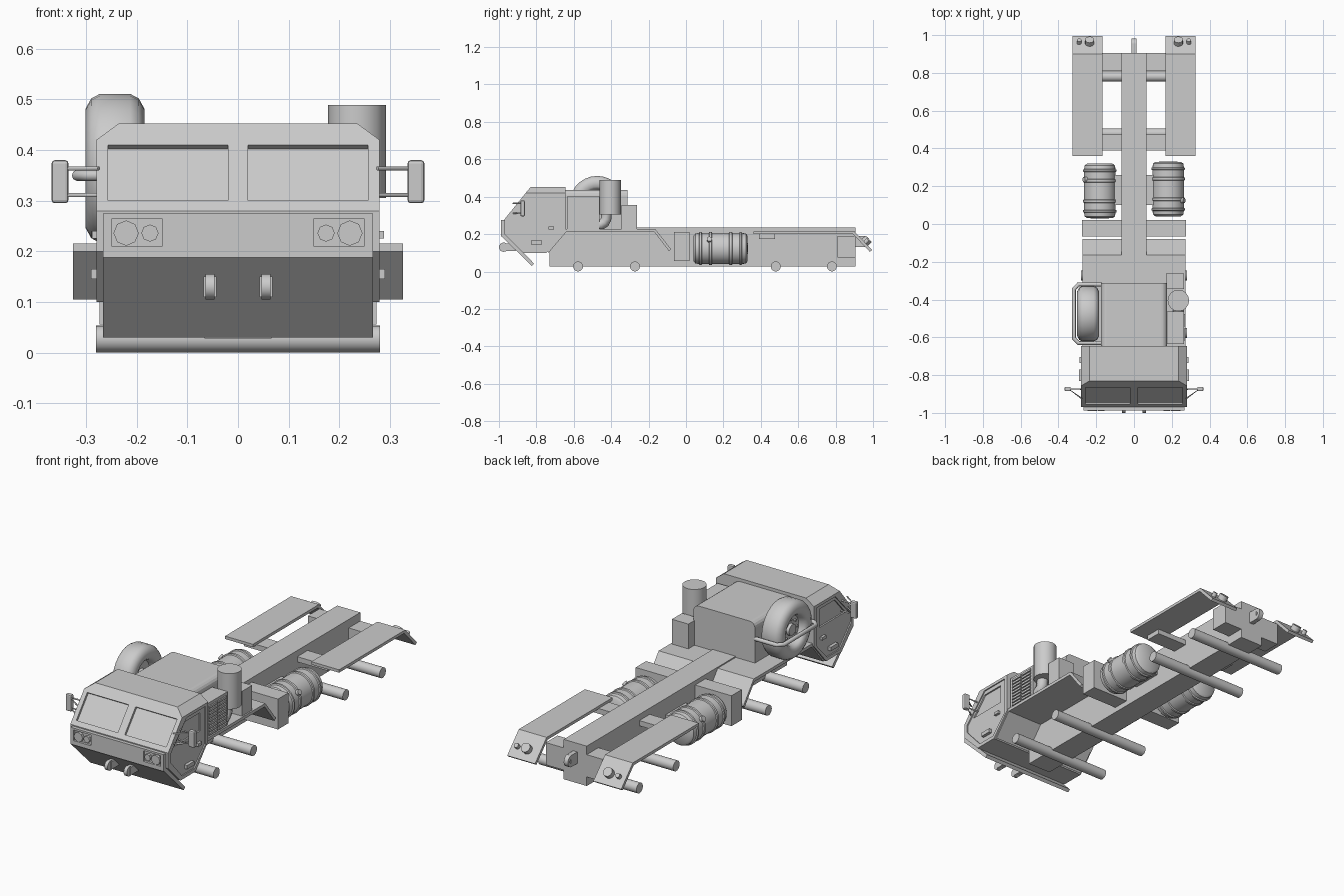
import bpy, bmesh, math
from mathutils import Vector, Matrix

if "Cube" in bpy.data.objects:
    bpy.data.objects.remove(bpy.data.objects["Cube"])

GREY = (0.6, 0.6, 0.6, 1)
mat = bpy.data.materials.new("plain grey")
mat.use_nodes = True
mat.diffuse_color = GREY
mat.node_tree.nodes["Principled BSDF"].inputs["Base Color"].default_value = GREY


def finish(name, bm, smooth=False):
    bmesh.ops.recalc_face_normals(bm, faces=bm.faces)
    me = bpy.data.meshes.new(name)
    bm.to_mesh(me)
    bm.free()
    me.materials.append(mat)
    ob = bpy.data.objects.new(name, me)
    bpy.context.collection.objects.link(ob)
    if smooth:
        select(ob)
        bpy.ops.object.shade_smooth_by_angle(angle=math.radians(40))
    return ob


def select(ob):
    bpy.ops.object.select_all(action='DESELECT')
    ob.select_set(True)
    bpy.context.view_layer.objects.active = ob


def prism(name, profile, x0, x1):
    """Extrude a (y, z) outline from x0 to x1."""
    bm = bmesh.new()
    face = bm.faces.new([bm.verts.new((x0, y, z)) for y, z in profile])
    ext = bmesh.ops.extrude_face_region(bm, geom=[face])["geom"]
    bmesh.ops.translate(bm, vec=(x1 - x0, 0, 0),
                        verts=[g for g in ext if isinstance(g, bmesh.types.BMVert)])
    return finish(name, bm)


def box(name, x0, x1, y0, y1, z0, z1):
    return prism(name, [(y0, z0), (y1, z0), (y1, z1), (y0, z1)], x0, x1)


def lathe(name, profile, loc, axis, segs=24):
    """Spin a (radius, along) profile about an axis."""
    bm = bmesh.new()
    vs = [bm.verts.new((r, 0, h)) for r, h in profile]
    es = [bm.edges.new(p) for p in zip(vs, vs[1:])]
    bmesh.ops.spin(bm, geom=vs + es, cent=(0, 0, 0), axis=(0, 0, 1),
                   angle=2 * math.pi, steps=segs)
    bmesh.ops.remove_doubles(bm, verts=bm.verts, dist=0.0002)
    turn = Vector((0, 0, 1)).rotation_difference(Vector(axis)).to_matrix().to_4x4()
    bm.transform(Matrix.Translation(loc) @ turn)
    return finish(name, bm, True)


def cylinder(name, loc, axis, r, length, segs=16):
    h = length / 2
    return lathe(name, [(0, -h), (r, -h), (r, h), (0, h)], loc, axis, segs)


def tube(name, points, r):
    """Round bar along a path of points, turned into a mesh."""
    cu = bpy.data.curves.new(name, 'CURVE')
    cu.dimensions = '3D'
    cu.bevel_depth, cu.bevel_resolution, cu.use_fill_caps = r, 2, True
    sp = cu.splines.new('POLY')
    sp.points.add(len(points) - 1)
    for p, co in zip(sp.points, points):
        p.co = (*co, 1)
    cu.materials.append(mat)
    ob = bpy.data.objects.new(name, cu)
    bpy.context.collection.objects.link(ob)
    select(ob)
    bpy.ops.object.convert(target='MESH')
    bpy.ops.object.shade_smooth_by_angle(angle=math.radians(50))


def cut(target, cutter):
    mod = target.modifiers.new("cut", 'BOOLEAN')
    mod.operation, mod.solver, mod.object = 'DIFFERENCE', 'EXACT', cutter
    select(target)
    bpy.ops.object.modifier_apply(modifier=mod.name)
    bpy.data.objects.remove(cutter)


SIDES = ((1, "left"), (-1, "right"))

# Cab shell with chamfered roof sides
cab = prism("cab", [(-.83, .453), (-.645, .453), (-.645, .215), (-.745, .1), (-.87, .1),
                    (-.97, .2), (-.97, .28)], -.28, .28)
bm = bmesh.new()
bm.from_mesh(cab.data)
for s, _ in SIDES:
    res = bmesh.ops.bisect_plane(bm, geom=bm.verts[:] + bm.edges[:] + bm.faces[:],
                                 plane_co=(s * .28, 0, .42), plane_no=(s * .033, 0, .045),
                                 clear_outer=True)
    rim = [g for g in res["geom_cut"] if isinstance(g, bmesh.types.BMEdge)]
    bmesh.ops.edgeloop_fill(bm, edges=rim)
bmesh.ops.recalc_face_normals(bm, faces=bm.faces)
bm.to_mesh(cab.data)
bm.free()


def on_screen(z, depth):
    """Point on the sloped windscreen, pushed inward by depth."""
    t = (z - .28) / .173
    return (-.97 + .14 * t + .78 * depth, z - .63 * depth)


# Sunken windscreen panes, doors and door windows
pane = [on_screen(.3, -.02), on_screen(.41, -.02), on_screen(.41, .012), on_screen(.3, .012)]
door = [(-.82, .405), (-.665, .405), (-.665, .21), (-.755, .118), (-.855, .118),
        (-.952, .225), (-.952, .265)]
side_window = [(-.825, .385), (-.7, .385), (-.7, .29), (-.91, .29)]
for s, _ in SIDES:
    cut(cab, prism("pane_cutter", pane, s * .02, s * .257))
    cut(cab, prism("door_cutter", door, s * .274, s * .3))
    cut(cab, prism("window_cutter", side_window, s * .266, s * .3))

# Nose panel with headlight pockets, and sloped skid plate
nose = box("nose_panel", -.267, .267, -.988, -.96, .188, .275)
for s, side in SIDES:
    cut(nose, box("pocket_cutter", s * .15, s * .249, -1.05, -.976, .21, .265))
    cylinder(side + "_headlight", (s * .221, -.982, .236), (0, 1, 0), .025, .016, 8)
    cylinder(side + "_small_headlight", (s * .174, -.982, .236), (0, 1, 0), .017, .014, 8)
    # Tow lugs
    box(side + "_tow_bracket", s * .042, s * .068, -.975, -.91, .11, .15)
    cylinder(side + "_tow_lug", (s * .055, -.975, .13), (1, 0, 0), .025, .018, 16)
prism("skid_plate", [(-.988, .19), (-.825, .03), (-.812, .042), (-.968, .2)], -.267, .267)

# Mirrors, arms and door handles
for s, side in SIDES:
    mirror = box(side + "_mirror", s * .335, s * .368, -.885, -.862, .295, .38)
    bev = mirror.modifiers.new("soft", 'BEVEL')
    bev.width, bev.segments = .006, 2
    for n, z in (("lower", .311), ("upper", .364)):
        tube(f"{side}_{n}_mirror_arm", [(s * .275, -.925, z), (s * .345, -.874, z),
                                        (s * .275, -.874, z)], .004)
    box(side + "_door_handle", s * .272, s * .288, -.735, -.705, .225, .24)
    box(side + "_step", s * .272, s * .29, -.83, -.77, .145, .165)

# Chassis, axles and rear hitch
box("chassis_beam", -.066, .066, -.73, .905, .028, .234)
for i, y in enumerate((-.577, -.273, .48, .78)):
    cylinder(f"axle_{i + 1}", (0, y, .027), (1, 0, 0), .0265, .562, 20)
box("hitch_plate", -.012, .012, .9, .955, .13, .19)
lathe("hitch_eye", [(.012, -.012), (.03, -.012), (.03, .012), (.012, .012), (.012, -.012)],
      (0, .952, .16), (1, 0, 0), 20)

# Front mudguard deck that bends down at both ends
prism("front_mudguard", [(-.745, .115), (-.65, .228), (-.165, .228), (-.08, .12), (-.09, .108),
                         (-.17, .212), (-.64, .212), (-.735, .1)], -.272, .272)

# Tanks: rounded ends with raised bands
half = [(.084, .012), (.084, .045), (.089, .048), (.089, .06), (.084, .063), (.084, .1),
        (.089, .103), (.089, .112), (.083, .115), (.08, .135), (.068, .144), (0, .146)]
tank = [(r, -h) for r, h in reversed(half)] + half
for s, side in SIDES:
    y = .18 + s * .005
    lathe(side + "_tank", tank, (s * .181, y, .123), (0, 1, 0), 28)
    cylinder(side + "_tank_cap", (s * .253, y - s * .06, .167), (s * .85, 0, .5), .014, .03, 12)
    box(side + "_tank_bracket", s * .06, s * .12, .1, .26, .1, .15)
    box(side + "_storage_box", s * .06, s * .274, -.065, .02, .055, .212)
    # Rear mudguards with supports and tail lights
    prism(side + "_rear_mudguard", [(.36, .215), (.9, .215), (.995, .115), (.983, .105),
                                    (.893, .2), (.36, .2)], s * .167, s * .326)
    box(side + "_rear_support", s * .06, s * .168, .81, .905, .075, .19)
    box(side + "_middle_support", s * .06, s * .24, .39, .475, .175, .202)
    cylinder(side + "_tail_light", (s * .235, .963, .162), (0, .72, .69), .024, .036, 12)
    cylinder(side + "_marker_light", (s * .29, .963, .16), (0, .72, .69), .012, .03, 10)

# Engine housing with rounded upper edges
engine = box("engine_housing", -.176, .176, -.65, -.312, .22, .437)
bm = bmesh.new()
bm.from_mesh(engine.data)
top = [e for e in bm.edges if all(v.co.z > .43 for v in e.verts)
       and abs(e.verts[0].co.x - e.verts[1].co.x) < .01]
bmesh.ops.bevel(bm, geom=top, offset=.03, segments=4, profile=.5, affect='EDGES')
bm.to_mesh(engine.data)
bm.free()

# Air intake box with slats, exhaust stack and rear locker
box("intake_box", .17, .264, -.635, -.462, .22, .4)
for col, y in enumerate((-.618, -.543)):
    for row in range(9):
        z = .234 + row * .0175
        prism(f"intake_slat_{col}_{row}", [(y, z), (y + .066, z), (y + .066, z + .011),
                                          (y, z + .011)], .26, .271)
cylinder("exhaust_stack", (.235, -.405, .397), (0, 0, 1), .057, .184, 16)
tube("exhaust_elbow", [(.235, -.425, .31), (.235, -.427, .28), (.235, -.437, .262),
                       (.235, -.455, .25), (.235, -.49, .248)], .028)
box("rear_locker", .17, .264, -.345, -.262, .22, .356)

# Spare wheel and its holding bar
side = [(.147, .03), (.138, .047), (.118, .058), (.09, .056), (.078, .045), (.07, .02),
        (.03, .02), (.028, .034), (0, .034)]
lathe("spare_wheel", [(r, -h) for r, h in reversed(side)] + side, (-.243, -.475, .364),
      (1, 0, 0), 28)
for i in range(8):
    a = i * math.pi / 4
    cylinder(f"wheel_bolt_{i + 1}", (-.266, -.475 + .05 * math.cos(a), .364 + .05 * math.sin(a)),
             (1, 0, 0), .007, .012, 6)
tube("spare_wheel_bar", [(-.17, -.63, .35), (-.295, -.63, .35), (-.318, -.605, .35),
                         (-.318, -.345, .35), (-.295, -.32, .35), (-.17, -.32, .35)], .011)
